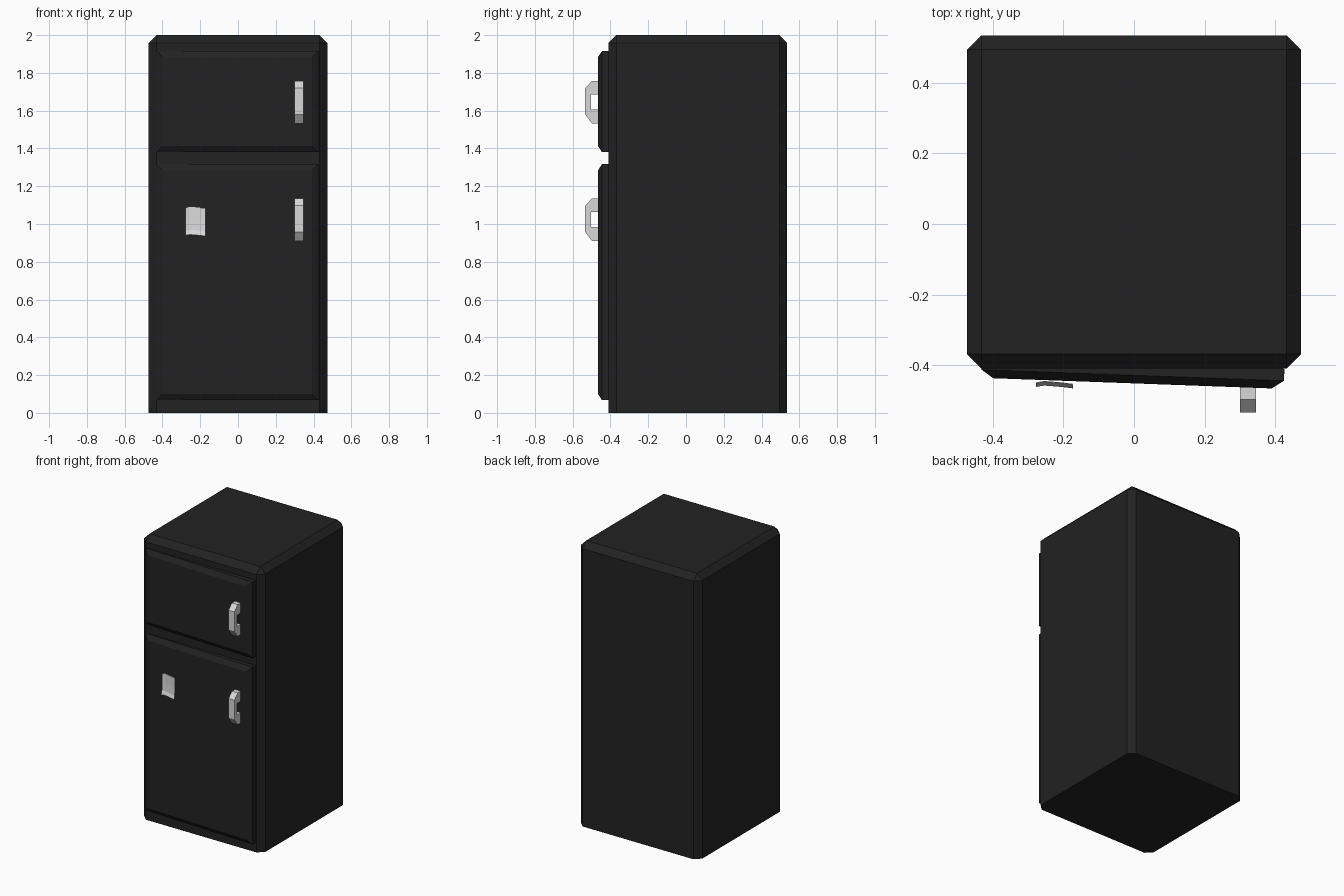
import bpy, bmesh, math
from mathutils import Matrix

cube = bpy.data.objects.get("Cube")
if cube:
    bpy.data.objects.remove(cube, do_unlink=True)


def material(name, rgb):
    m = bpy.data.materials.new(name)
    m.use_nodes = True
    m.diffuse_color = (*rgb, 1)
    m.node_tree.nodes["Principled BSDF"].inputs["Base Color"].default_value = (*rgb, 1)
    return m


BLACK = material("black enamel", (0.016, 0.016, 0.016))
METAL = material("light metal", (0.68, 0.68, 0.68))
PAPER = material("white paper", (0.7, 0.7, 0.7))


def finish(name, bm, mat):
    bmesh.ops.recalc_face_normals(bm, faces=bm.faces)
    me = bpy.data.meshes.new(name)
    bm.to_mesh(me)
    bm.free()
    me.materials.append(mat)
    ob = bpy.data.objects.new(name, me)
    bpy.context.collection.objects.link(ob)
    return ob


def box(lo, hi):
    bm = bmesh.new()
    bmesh.ops.create_cube(bm, size=1)
    for v in bm.verts:
        v.co = [(a + b) / 2 + c * (b - a) for a, b, c in zip(lo, hi, v.co)]
    return bm


def chamfer(bm, width, rule):
    edges = [e for e in bm.edges if rule(*(v.co for v in e.verts))]
    bmesh.ops.bevel(bm, geom=edges, offset=width, offset_type='OFFSET',
                    segments=1, affect='EDGES', clamp_overlap=True)


# Cabinet: every edge chamfered except those around the base
bm = box((-0.473, -0.41, 0), (0.473, 0.535, 2))
chamfer(bm, 0.041, lambda a, b: a.z + b.z > 1)
finish("cabinet", bm, BLACK)

# Doors: sloping borders on the front, hinged slightly open at the left
HINGE_X, HINGE_Y = -0.432, -0.409
SWING = Matrix.Translation((HINGE_X, HINGE_Y, 0)) @ Matrix.Rotation(math.radians(-2.1), 4, 'Z')


def door(name, z0, z1):
    w, y_edge, y_front, inset = 0.858, -0.004, -0.027, 0.034
    bm = bmesh.new()
    rings = []
    for y, i in ((0.03, 0), (y_edge, 0), (y_front, inset)):
        rings.append([bm.verts.new(p) for p in ((i, y, z0 + i), (w - i, y, z0 + i),
                                                (w - i, y, z1 - i), (i, y, z1 - i))])
    for a, b in zip(rings, rings[1:]):
        for k in range(4):
            bm.faces.new((a[k], a[k - 1], b[k - 1], b[k]))
    bm.faces.new(rings[0])
    bm.faces.new(rings[-1])
    bm.transform(SWING)
    finish(name, bm, BLACK)


door("freezer_door", 1.38, 1.917)
door("fridge_door", 0.067, 1.317)

# Handles: chamfered C-shaped grips
GRIP = [(-0.455, 0.112), (-0.498, 0.112), (-0.534, 0.075), (-0.534, -0.065),
        (-0.498, -0.112), (-0.455, -0.112), (-0.455, -0.04), (-0.503, -0.04),
        (-0.503, 0.04), (-0.455, 0.04)]


def handle(name, zc):
    bm = bmesh.new()
    face = bm.faces.new([bm.verts.new((0.3, y, zc + z)) for y, z in GRIP])
    out = bmesh.ops.extrude_face_region(bm, geom=[face])["geom"]
    moved = [g for g in out if isinstance(g, bmesh.types.BMVert)]
    bmesh.ops.translate(bm, verts=moved, vec=(0.046, 0, 0))
    finish(name, bm, METAL)


handle("freezer_handle", 1.645)
handle("fridge_handle", 1.023)

# Note: thin creased sheet on the lower door, its bottom curling outward
bm = bmesh.new()
XS = [(-0.277, 0.0), (-0.255, 0.004), (-0.205, 0.0), (-0.173, -0.004)]
ZS = [(0.94, -0.462), (0.965, -0.454), (1.02, -0.452), (1.087, -0.452)]
grid = [[bm.verts.new((x, y + dy, z + dy)) for x, dy in XS] for z, y in ZS]
for r0, r1 in zip(grid, grid[1:]):
    for k in range(3):
        bm.faces.new((r0[k], r0[k + 1], r1[k + 1], r1[k]))
note = finish("paper_note", bm, PAPER)
sheet = note.modifiers.new("thickness", 'SOLIDIFY')
sheet.thickness = 0.003
